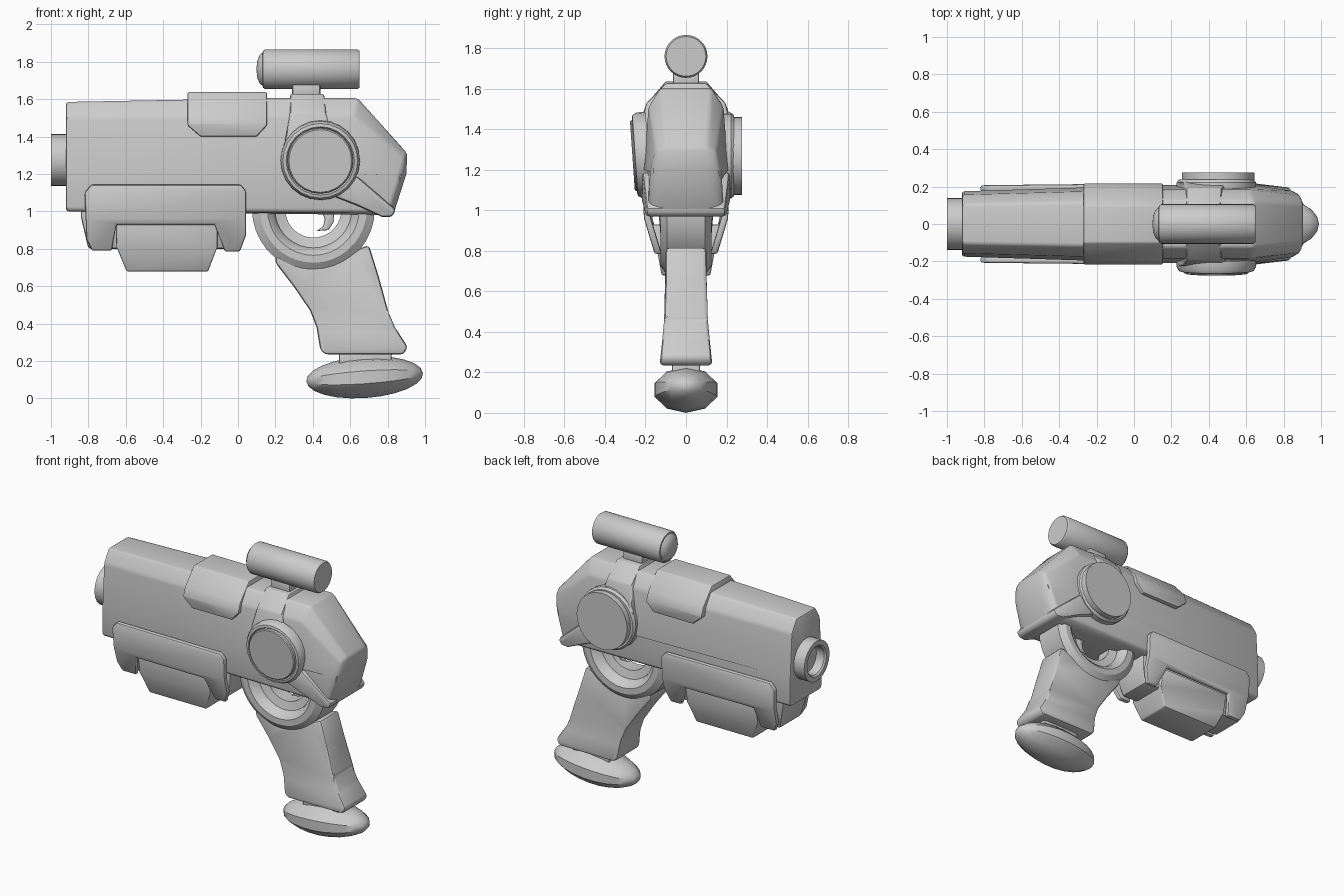
import bpy, bmesh, math
from mathutils import Vector, Matrix

if "Cube" in bpy.data.objects:
    bpy.data.objects.remove(bpy.data.objects["Cube"])


def interp(t, pts):
    if t <= pts[0][0]:
        return pts[0][1]
    for (a, u), (b, v) in zip(pts, pts[1:]):
        if t <= b:
            return u + (v - u) * (t - a) / (b - a)
    return pts[-1][1]


def finish(name, bm, bevel=0.0, segs=2):
    bmesh.ops.recalc_face_normals(bm, faces=bm.faces[:])
    if bevel:
        edges = [e for e in bm.edges if len(e.link_faces) == 2 and e.calc_face_angle(0) > 0.45]
        bmesh.ops.bevel(bm, geom=edges, offset=bevel, segments=segs, profile=0.5,
                        affect='EDGES', clamp_overlap=True)
    mesh = bpy.data.meshes.new(name)
    bm.to_mesh(mesh)
    bm.free()
    ob = bpy.data.objects.new(name, mesh)
    bpy.context.collection.objects.link(ob)
    bpy.ops.object.select_all(action='DESELECT')
    ob.select_set(True)
    bpy.context.view_layer.objects.active = ob
    bpy.ops.object.shade_smooth_by_angle(angle=math.radians(35))
    return ob


def slab(name, layers, bevel=0.015, cuts=(), warp=None, both=True):
    """Loft side-view (x, z) outlines across y; mirrored about y = 0 when both is set."""
    full = [(-y, p) for y, p in reversed(layers)] + layers if both else layers
    bm = bmesh.new()
    rings = [[bm.verts.new((x, y, z)) for x, z in p] for y, p in full]
    for a, b in zip(rings, rings[1:]):
        for i in range(len(a)):
            j = (i + 1) % len(a)
            bm.faces.new((a[i], a[j], b[j], b[i]))
    bm.faces.new(rings[0])
    bm.faces.new(rings[-1])
    for z in cuts:
        bmesh.ops.bisect_plane(bm, geom=bm.verts[:] + bm.edges[:] + bm.faces[:],
                               plane_co=(0, 0, z), plane_no=(0, 0, 1))
    if warp:
        for v in bm.verts:
            v.co.y = warp(v.co)
    return finish(name, bm, bevel)


def lathe(name, prof, centre, axis, segs=32, closed=False, tilt=None, cut_above=None):
    """Spin (radius, height) points about the x or y axis."""
    bm = bmesh.new()
    vs = [bm.verts.new((0, r, h)) for r, h in prof]
    es = [bm.edges.new(p) for p in zip(vs, vs[1:])]
    if closed:
        es.append(bm.edges.new((vs[-1], vs[0])))
    bmesh.ops.spin(bm, geom=vs + es, cent=(0, 0, 0), axis=(0, 0, 1),
                   angle=math.tau, steps=segs, use_merge=True)
    bmesh.ops.remove_doubles(bm, verts=bm.verts[:], dist=1e-4)
    # z -> chosen axis, start vertex pointing up
    rows = {'x': ((0, 0, 1), (-1, 0, 0), (0, 1, 0)), 'y': ((1, 0, 0), (0, 0, 1), (0, 1, 0))}[axis]
    m = Matrix.Translation(centre) @ (tilt or Matrix()) @ Matrix(rows).to_4x4()
    bmesh.ops.transform(bm, matrix=m, verts=bm.verts[:])
    if cut_above:
        bmesh.ops.bisect_plane(bm, geom=bm.verts[:] + bm.edges[:] + bm.faces[:],
                               plane_co=(0, 0, cut_above), plane_no=(0, 0, 1), clear_outer=True)
    return finish(name, bm)


# Main body, narrowing to the muzzle and to the rear
body_taper = [(-.92, .84), (-.25, .97), (.15, 1), (.7, 1), (.9, .8)]
slab("body", [
    (.125, [(-.92, 1.0), (-.92, 1.585), (.14, 1.605), (.64, 1.605), (.905, 1.31), (.9, 1.2), (.83, .98)]),
    (.185, [(-.92, 1.0), (-.92, 1.50), (.14, 1.51), (.62, 1.51), (.89, 1.29), (.885, 1.2), (.82, .99)]),
    (.208, [(-.92, 1.01), (-.92, 1.2), (.14, 1.2), (.64, 1.2), (.86, 1.19), (.85, 1.15), (.80, 1.0)])],
    bevel=.022, warp=lambda c: c.y * interp(c.x, body_taper))


# Saddle cover on top of the body
def cover(top):
    return [(-.27, top), (.155, top), (.155, 1.46), (.10, 1.4), (-.20, 1.4), (-.27, 1.46)]


slab("top_cover", [(.10, cover(1.637)), (.196, cover(1.525)), (.216, cover(1.47))], bevel=.008)


# Strap running over the body to the side discs
def strap(top, x0, x1):
    return [(x0, top), (x1, top), (x1 + .03, 1.36), (x1 + .03, 1.25), (x0 - .03, 1.25), (x0 - .03, 1.36)]


slab("strap", [(.10, strap(1.628, .28, .46)), (.195, strap(1.53, .28, .47)),
               (.226, strap(1.40, .27, .49))], bevel=.01)

# Rear lower bracket
bracket = [(.46, 1.22), (.64, 1.185), (.845, 1.01), (.825, .97), (.77, .97), (.64, 1.03), (.46, 1.1)]
slab("rear_bracket", [(.217, bracket)], bevel=.018,
     warp=lambda c: c.y * interp(c.x, [(.64, 1), (.84, .89)]))

# Side discs: tilted dial at the front, plain drum at the back
lathe("front_dial", [(.0, 0), (.212, 0), (.212, .045), (.20, .066), (.183, .07), (.176, .062),
                     (.174, .075), (.168, .08), (0, .08)],
      (.44, -.185, 1.275), 'y', 24,
      tilt=Matrix.Rotation(math.radians(4), 4, 'X') @ Matrix.Rotation(math.pi, 4, 'X'))
lathe("back_collar", [(0, .15), (.212, .15), (.212, .222), (.2, .238), (0, .238)], (.44, 0, 1.27), 'y', 24)
lathe("back_drum", [(0, .2), (.193, .2), (.193, .276), (0, .276)], (.45, 0, 1.268), 'y')

# Muzzle with bore
lathe("muzzle", [(0, -.9), (.138, -.9), (.138, -1), (.105, -1), (.095, -.99), (.095, -.93), (0, -.93)],
      (0, 0, 1.275), 'x')

# Sight tube and its mount
lathe("sight_tube", [(0, .098), (.045, .103), (.075, .115), (.09, .132), (.098, .133), (.106, .145),
                     (.106, .638), (.098, .65), (0, .65)], (0, 0, 1.76), 'x')
slab("sight_mount", [(.065, [(.29, 1.6), (.44, 1.6), (.44, 1.69), (.29, 1.69)])], bevel=.012)

# Lower core and hanging block
slab("lower_core", [(.14, [(-.84, 1.05), (-.84, .97), (-.80, .8), (0, .8), (.03, .9), (.04, 1.05)])],
     warp=lambda c: c.y * interp(c.z, [(.8, .85), (.97, 1)]))
slab("lower_block", [(.16, [(-.65, .93), (-.65, .81), (-.595, .678), (-.16, .678), (-.11, .81), (-.11, .93)])],
     bevel=.01, cuts=(.81,), warp=lambda c: c.y * interp(c.z, [(.68, .75), (.81, .9), (.93, 1.05)]))

# Thin side panels that fold inward below the body
panel = [(-.82, 1.1), (-.785, 1.143), (.015, 1.143), (.042, 1.11), (.042, .87), (.01, .785), (-.07, .785),
         (-.125, .93), (-.65, .93), (-.675, .79), (-.78, .79), (-.81, .85)]
fold = [(.785, .155), (.95, .205), (1.0, .218), (1.14, .216)]
for side, label in ((-1, "front"), (1, "back")):
    slab(f"side_panel_{label}", [(0, panel), (1, panel)], bevel=.01, cuts=(.96,), both=False,
         warp=lambda c: side * (interp(c.z, fold) - .035 * (1 - c.y)) * interp(c.x, [(-.82, .96), (0, 1)]))

# Round trigger guard, upper half hidden in the body
half = [(.15, .05), (.205, .065), (.215, .10), (.245, .125), (.285, .125), (.328, .095)]
lathe("trigger_guard", half + [(r, -h) for r, h in reversed(half)], (.403, 0, 1.01), 'y', 36,
      closed=True, cut_above=1.06)
slab("trigger", [(.03, [(.43, 1.03), (.51, 1.03), (.515, .95), (.485, .9), (.42, .895), (.455, .92), (.465, .96)])],
     bevel=.006)

# Grip, flaring at the foot
grip = [(.2, .77), (.2, .725), (.3, .595), (.385, .47), (.42, .38), (.44, .26), (.465, .235), (.885, .235),
        (.908, .275), (.84, .38), (.805, .46), (.75, .66), (.7, .82), (.62, .79), (.4, .74)]
slab("grip", [(.1, grip)], bevel=.022, cuts=(.46, .36),
     warp=lambda c: c.y * interp(c.z, [(.24, 1.3), (.36, 1.17), (.46, 1.08), (.7, 1)]))
slab("grip_neck", [(.07, [(.54, .17), (.82, .17), (.82, .25), (.54, .25)])], bevel=.01)

# Pommel: flattened spindle, slightly tilted
arc = [(math.sin(math.pi * i / 12), -math.cos(math.pi * i / 12)) for i in range(13)]
lathe("pommel", arc, (.677, 0, .113), 'x', 10,
      tilt=Matrix.Rotation(math.radians(-4), 4, 'Y') @ Matrix.Diagonal((.313, .163, .111, 1)))
